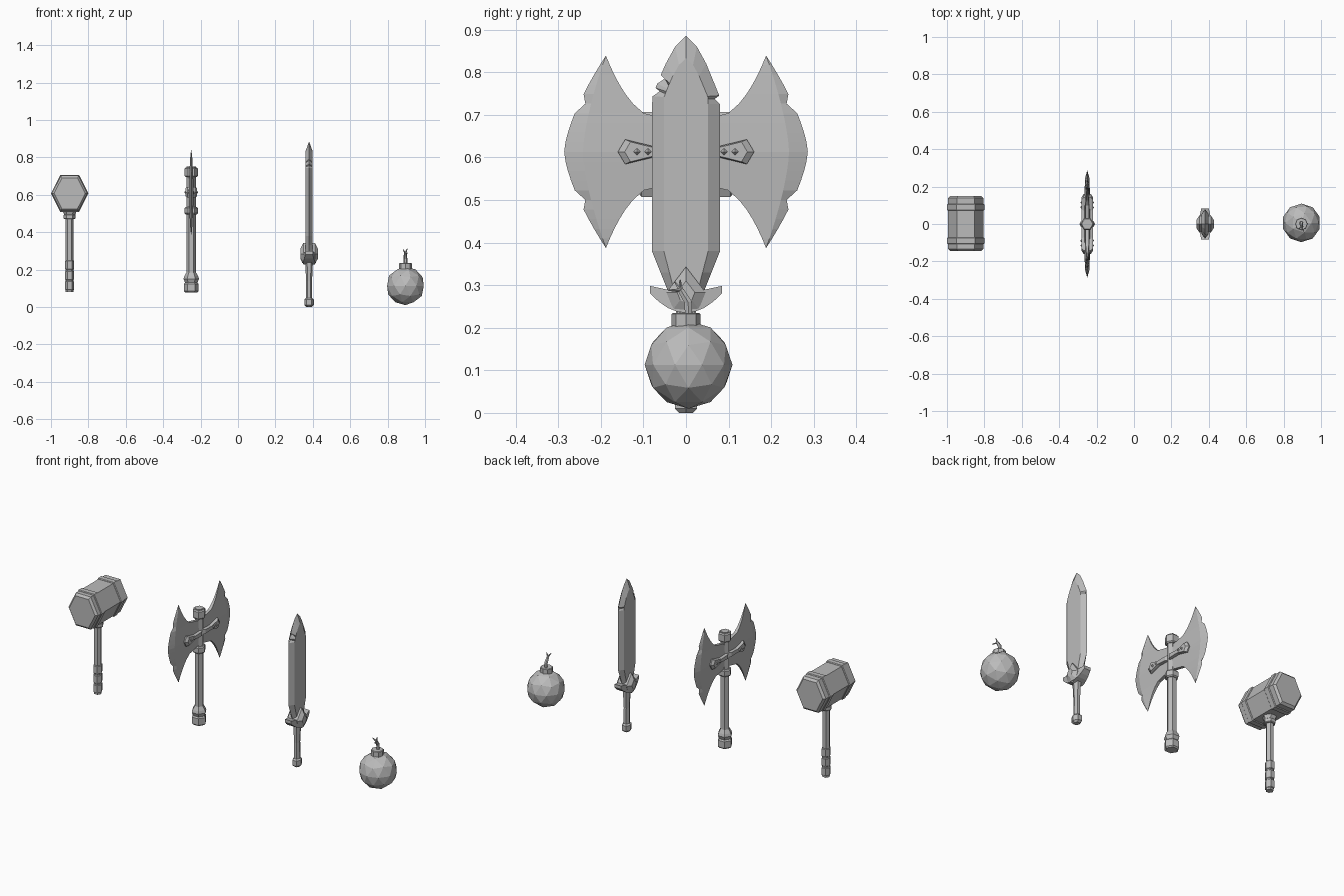
import bpy, bmesh
from math import cos, sin, pi, sqrt

if "Cube" in bpy.data.objects:
    bpy.data.objects.remove(bpy.data.objects["Cube"], do_unlink=True)

GREY = (0.5, 0.5, 0.5, 1)
grey = bpy.data.materials.new("plain_grey")
grey.use_nodes = True
grey.diffuse_color = GREY
grey.node_tree.nodes["Principled BSDF"].inputs["Base Color"].default_value = GREY


def add_object(name, data, location):
    data.materials.append(grey)
    obj = bpy.data.objects.new(name, data)
    obj.location = location
    bpy.context.collection.objects.link(obj)


def finish(name, bm, location):
    bmesh.ops.remove_doubles(bm, verts=bm.verts, dist=0.0003)
    bmesh.ops.dissolve_degenerate(bm, edges=bm.edges, dist=0.0002)
    bmesh.ops.recalc_face_normals(bm, faces=bm.faces)
    mesh = bpy.data.meshes.new(name)
    bm.to_mesh(mesh)
    bm.free()
    add_object(name, mesh, location)


def loft(name, rings, location):
    """Skin a list of closed rings and cap both ends."""
    bm = bmesh.new()
    rows = [[bm.verts.new(point) for point in ring] for ring in rings]
    count = len(rows[0])
    for lower, upper in zip(rows, rows[1:]):
        for i in range(count):
            j = (i + 1) % count
            bm.faces.new((lower[i], lower[j], upper[j], upper[i]))
    bm.faces.new(rows[0])
    bm.faces.new(rows[-1])
    finish(name, bm, location)


def shaft(name, profile, location, sides=6, squash=1.0, axis="Z"):
    """Faceted rod along an axis, from (distance, radius) pairs."""
    def ring(along, radius):
        for i in range(sides):
            angle = 2 * pi * i / sides
            across, other = radius * cos(angle), radius * squash * sin(angle)
            yield {"X": (along, across, other),
                   "Y": (across, along, other),
                   "Z": (across, other, along)}[axis]
    loft(name, [list(ring(along, radius)) for along, radius in profile], location)


def band(name, start, end, radius, chamfer, location, **options):
    """Faceted rod with both rims chamfered."""
    small = radius - chamfer
    profile = [(start, small), (start + chamfer, radius), (end - chamfer, radius), (end, small)]
    shaft(name, profile, location, **options)


def plate(name, outline, centre, thickness, shrink, location):
    """Plate across x from a (y, z) outline, both faces bevelled inwards."""
    core = thickness * 0.65
    layers = [(-thickness, shrink), (-core, 1), (core, 1), (thickness, shrink)]
    loft(name, [[(x, centre + (y - centre) * scale, z * scale) for y, z in outline]
                for x, scale in layers], location)


def blade(name, stations, location):
    """Two faced blade; each station is a row of (x, y, z) on its +x face."""
    loft(name, [row + [(-x, y, z) for x, y, z in reversed(row)] for row in stations], location)


SIDES = (("front", -1), ("back", 1))

# ---------- hammer ----------
hammer = (-0.9, 0, 0)
head = (-0.9, 0, 0.607)
band("hammer_head", -0.145, 0.15, 0.095, 0.012, head, squash=1.15, axis="Y")
for label, side in SIDES:
    middle = side * 0.09
    band("hammer_band_" + label, middle - 0.018, middle + 0.018, 0.1, 0.004, head,
         squash=1.15, axis="Y")
shaft("hammer_handle", [(0.08, 0.021), (0.55, 0.021)], hammer)
band("hammer_collar", 0.47, 0.495, 0.032, 0.004, hammer)
shaft("hammer_socket", [(0.49, 0.028), (0.53, 0.045)], hammer)
# raised wraps on the lower grip
for i in range(3):
    low = 0.09 + i * 0.055
    band(f"hammer_wrap_{i}", low, low + 0.048, 0.024, 0.003, hammer, squash=1.15)

# ---------- double axe ----------
axe = (-0.25, 0, 0)
axe_middle = (-0.25, 0, 0.613)
shaft("axe_shaft", [(0.1, 0.025), (0.75, 0.025)], axe)
band("axe_pommel", 0.078, 0.13, 0.04, 0.007, axe)
shaft("axe_pommel_flare", [(0.12, 0.028), (0.15, 0.042), (0.165, 0.037), (0.185, 0.025)], axe)
band("axe_collar_lower", 0.495, 0.535, 0.036, 0.006, axe)
band("axe_collar_upper", 0.695, 0.745, 0.036, 0.006, axe)

TIP, REACH, HEIGHT = 0.188, 0.098, 0.226


def axe_station(step, side):
    """Cutting edge, bevel ridge and concave root at one height."""
    t = step / 10
    taper = 1 - abs(t)
    edge = TIP + REACH * (1 - abs(t) ** 1.5)
    ridge = TIP + (edge - TIP) * 0.55
    root = TIP * max(0, (abs(t) - 0.3) / 0.7) ** 0.33
    if abs(step) == 5:
        edge -= 0.015
    z = t * HEIGHT
    return [(0, side * edge, z),
            (0.013 * sqrt(taper), side * ridge, z),
            (0.015 * taper, side * root, z)]


upper_strap = [(0, 0.015), (0.073, 0.012), (0.143, 0.029)]
lower_strap = [(y, -z) for y, z in reversed(upper_strap)]
strap = upper_strap + [(0.16, 0)] + lower_strap
for label, side in SIDES:
    blade("axe_blade_" + label,
          [axe_station(step, side) for step in range(-10, 11)], axe_middle)
    plate("axe_strap_" + label, [(side * y, z) for y, z in strap], side * 0.08,
          0.03, 0.8, axe_middle)
    # pyramid rivets pass through to both faces of the strap
    for place, offset in (("inner", 0.089), ("outer", 0.115)):
        band(f"axe_rivet_{place}_{label}", -0.037, 0.037, 0.009, 0.008,
             (-0.25, side * offset, 0.613), sides=4, axis="X")

# ---------- broad sword ----------
sword = (0.38, 0, 0)
POINT, SHOULDER, HEEL, WIDTH = 0.885, 0.74, 0.38, 0.08


def sword_width(z):
    if z > SHOULDER:
        return WIDTH * ((POINT - z) / (POINT - SHOULDER)) ** 0.65
    return WIDTH - 0.4 * max(0, HEEL - z)


def sword_station(z, side, chips):
    """Cutting edge, bevel ridge and flat middle at one height."""
    edge = sword_width(z) - (0.013 if z in chips else 0)
    flat_z = min(z, SHOULDER) + 0.64 * max(0, z - SHOULDER)
    ridge = 0.65 * sword_width(z)
    return [(0, side * edge, z), (0.019, side * ridge, flat_z), (0.019, 0, flat_z)]


for (label, side), chips in zip(SIDES, ((0.755, 0.785), (0.737,))):
    heights = [0.28, 0.33, HEEL, 0.7, 0.82, 0.86, POINT]
    for chip in chips:
        heights += [chip - 0.012, chip, chip + 0.008]
    blade("sword_blade_" + label,
          [sword_station(z, side, chips) for z in sorted(heights)], sword)


def guard_ring(t):
    """Guard section: thick and low in the middle, thin raised ends."""
    rise = abs(t)
    x = 0.038 - 0.018 * rise
    y = 0.084 * t
    low = 0.235 + 0.045 * rise ** 2
    high = 0.28 + 0.018 * rise
    return [(x, y, low), (x, y, high), (-x, y, high), (-x, y, low)]


loft("sword_guard", [guard_ring(step / 4) for step in range(-4, 5)], sword)
crest = [(0, 0.06), (0.046, 0), (0.03, -0.04), (0, -0.055), (-0.03, -0.04), (-0.046, 0)]
plate("sword_guard_crest", crest, 0, 0.047, 0.45, (0.38, 0, 0.283))
shaft("sword_grip", [(0.03, 0.017), (0.14, 0.016), (0.25, 0.021)], sword, squash=1.2)
band("sword_pommel", 0, 0.05, 0.025, 0.01, sword, squash=1.2)

# ---------- round bomb ----------
bm = bmesh.new()
bmesh.ops.create_icosphere(bm, subdivisions=2, radius=0.103)
finish("bomb_body", bm, (0.895, 0.006, 0.113))
bomb = (0.895, 0, 0)
band("bomb_neck", 0.2, 0.235, 0.034, 0.003, bomb, sides=8)


def cord(name, path, thickness, end_scale):
    curve = bpy.data.curves.new(name, "CURVE")
    curve.dimensions = "3D"
    curve.bevel_depth = thickness
    curve.bevel_resolution = 1
    curve.use_fill_caps = True
    spline = curve.splines.new("POLY")
    spline.points.add(len(path) - 1)
    for point, place in zip(spline.points, path):
        point.co = (*place, 1)
    spline.points[-1].radius = end_scale
    spline.use_smooth = False
    add_object(name, curve, bomb)


# bent fuse with three frayed strands
split = (0, -0.012, 0.288)
cord("bomb_fuse", [(0, 0.006, 0.23), (0, 0.005, 0.26), split], 0.01, 0.8)
strands = {"low": (0.012, -0.04, 0.288), "middle": (-0.012, -0.026, 0.307),
           "high": (0.01, -0.014, 0.312)}
for label, end in strands.items():
    cord("bomb_strand_" + label, [(0, -0.009, 0.28), split, end], 0.006, 0.3)
